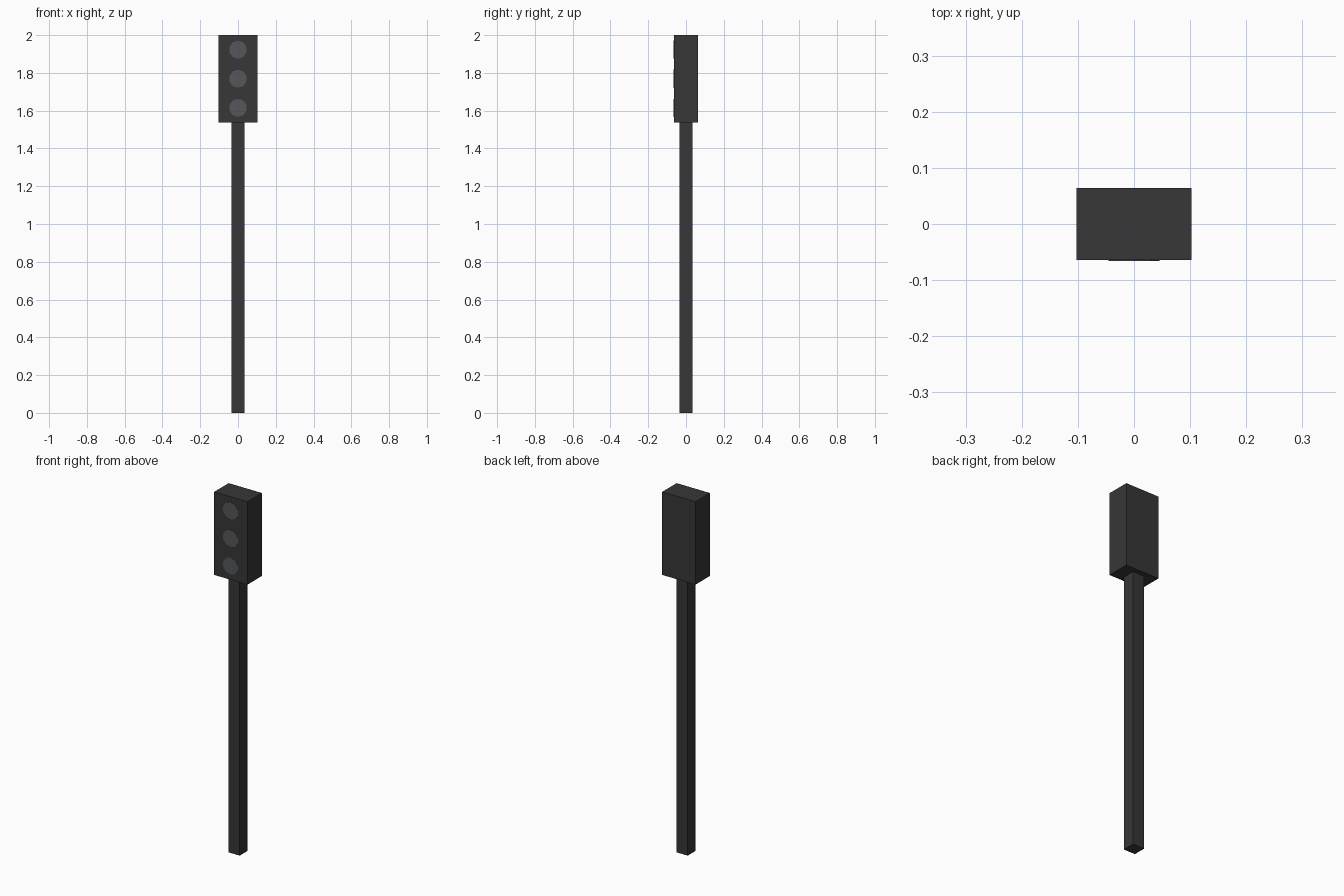
import bpy
import math

cube = bpy.data.objects.get("Cube")
if cube:
    bpy.data.objects.remove(cube, do_unlink=True)


def material(name, rgb):
    mat = bpy.data.materials.new(name)
    mat.use_nodes = True
    color = (*rgb, 1)
    mat.diffuse_color = color
    bsdf = mat.node_tree.nodes["Principled BSDF"]
    bsdf.inputs["Base Color"].default_value = color
    return mat


def finish(name, mat):
    obj = bpy.context.object
    obj.name = name
    obj.data.name = name
    obj.data.materials.append(mat)
    bpy.ops.object.transform_apply(location=False, rotation=True, scale=True)
    return obj


def box(name, width, depth, bottom, top, mat):
    bpy.ops.mesh.primitive_cube_add(size=1, location=(0, 0, (bottom + top) / 2))
    bpy.context.object.scale = (width, depth, top - bottom)
    return finish(name, mat)


charcoal = material("charcoal", (0.038, 0.038, 0.038))
lamp_grey = material("unlit lamp grey", (0.09, 0.095, 0.1))

head_depth = 0.128
head_bottom = 1.538

# Square post and signal housing
box("post", 0.07, 0.07, 0, head_bottom, charcoal)
box("signal_housing", 0.205, head_depth, head_bottom, 2, charcoal)

# Three unlit lamps, thin faceted plates on the front face
for i, name in enumerate(("lower_lamp", "middle_lamp", "upper_lamp")):
    z = 1.615 + i * 0.154
    bpy.ops.mesh.primitive_cylinder_add(
        vertices=10, radius=0.048, depth=0.003,
        location=(0, -head_depth / 2, z),
        rotation=(math.pi / 2, 0, 0))
    finish(name, lamp_grey)
